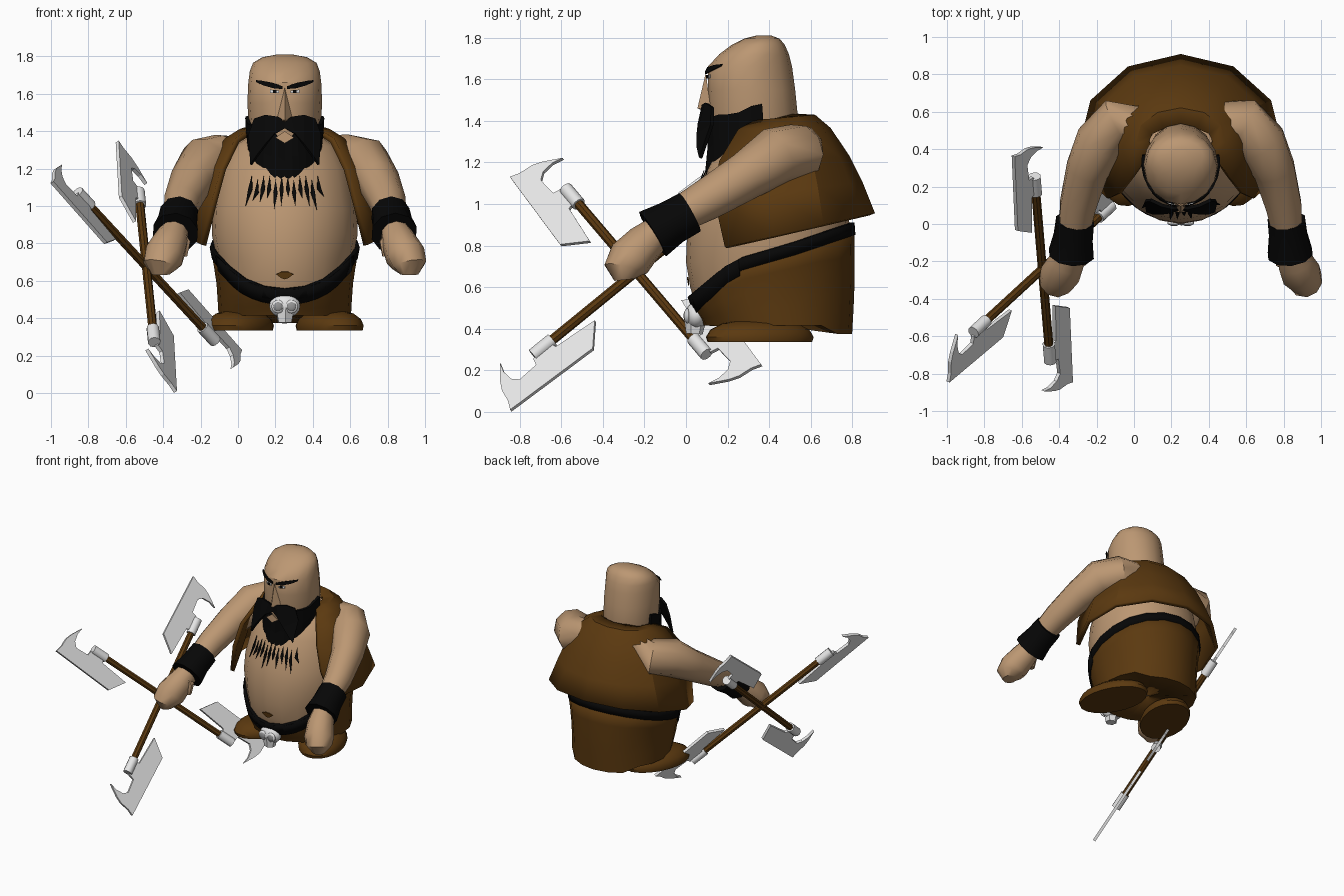
import bpy, math
from mathutils import Vector
from math import sin, cos, radians, pi

if "Cube" in bpy.data.objects:
    bpy.data.objects.remove(bpy.data.objects["Cube"])

CX = 0.25  # the figure's middle plane; the weapon sits off to its side


def material(name, rgb):
    m = bpy.data.materials.new(name)
    m.diffuse_color = (*rgb, 1)
    m.use_nodes = True
    m.node_tree.nodes["Principled BSDF"].inputs["Base Color"].default_value = m.diffuse_color
    return m


SKIN = material("skin", (0.50, 0.31, 0.17))
BROWN = material("brown_leather", (0.105, 0.041, 0.005))
BLACK = material("black_hair", (0.002, 0.002, 0.002))
STEEL = material("pale_steel", (0.78, 0.78, 0.78))
WHITE = material("eye_white", (0.85, 0.85, 0.85))
GREY = material("socket_grey", (0.3, 0.3, 0.3))


def add(name, verts, faces, mat, thick=0, smooth=40):
    me = bpy.data.meshes.new(name)
    me.from_pydata([tuple(v) for v in verts], [], faces)
    me.materials.append(mat)
    ob = bpy.data.objects.new(name, me)
    bpy.context.collection.objects.link(ob)
    bpy.ops.object.select_all(action='DESELECT')
    ob.select_set(True)
    bpy.context.view_layer.objects.active = ob
    bpy.ops.object.mode_set(mode='EDIT')
    bpy.ops.mesh.select_all(action='SELECT')
    bpy.ops.mesh.normals_make_consistent(inside=False)
    bpy.ops.object.mode_set(mode='OBJECT')
    if thick:
        s = ob.modifiers.new("thickness", 'SOLIDIFY')
        s.thickness, s.offset = thick, 0
    if smooth:
        bpy.ops.object.shade_smooth_by_angle(angle=radians(smooth))
    return ob


def loft(name, rows, mat, closed=True, caps=True, **kw):
    n = len(rows[0])
    verts = [p for r in rows for p in r]
    faces = [(i * n + j, i * n + (j + 1) % n, (i + 1) * n + (j + 1) % n, (i + 1) * n + j)
             for i in range(len(rows) - 1) for j in range(n if closed else n - 1)]
    if closed and caps:
        faces += [tuple(range(n))[::-1], tuple(range(len(verts) - n, len(verts)))]
    return add(name, verts, faces, mat, **kw)


def tube(name, pts, mat, sides=10, **kw):
    """Tube along (x, y, z, radius) points."""
    rows = []
    for i, p in enumerate(pts):
        d = Vector(pts[min(i + 1, len(pts) - 1)][:3]) - Vector(pts[max(i - 1, 0)][:3])
        u = d.cross(Vector((1, 0.1, 0))).normalized()
        w = d.cross(u).normalized()
        rows.append([Vector(p[:3]) + p[3] * (u * cos(2 * pi * k / sides) + w * sin(2 * pi * k / sides))
                     for k in range(sides)])
    return loft(name, rows, mat, **kw)


def interp(table, x):
    if x <= table[0][0]:
        return table[0][1:]
    for a, b in zip(table, table[1:]):
        if x <= b[0]:
            t = (x - a[0]) / (b[0] - a[0])
            return [p + (q - p) * t for p, q in zip(a[1:], b[1:])]
    return table[-1][1:]


def surf(table, th, z, off=0.0):
    """Point on a rounded form; th = 0 is the front."""
    f, b, w = interp(table, z)
    return Vector((CX + (w + off) * sin(th), (f + b) / 2 - ((b - f) / 2 + off) * cos(th), z))


def surf_x(table, x, z, off):
    return surf(table, math.asin(max(-1, min(1, (x - CX) / interp(table, z)[2]))), z, off)


def around(n):
    return [2 * pi * k / n for k in range(n)]


# profiles: height, front y, back y, half width
BODY = [(.43, .10, .78, .335), (.5, .05, .785, .338), (.6, .02, .79, .345), (.72, 0, .79, .365),
        (.85, .005, .79, .39), (.98, .025, .78, .385), (1.2, .11, .73, .345),
        (1.32, .20, .67, .28), (1.385, .33, .56, .17)]
HEAD = [(1.2, .15, .50, .165), (1.4, .11, .54, .19), (1.55, .105, .525, .2), (1.66, .105, .51, .195),
        (1.72, .16, .495, .187), (1.765, .22, .475, .17), (1.795, .28, .45, .12), (1.81, .34, .41, .04)]
loft("body", [[surf(BODY, t, r[0]) for t in around(20)] for r in BODY], SKIN)
loft("head", [[surf(HEAD, t, r[0]) for t in around(16)] for r in HEAD], SKIN)


# trousers and belt follow a line climbing towards the back
BELT = [(.03, .515), (.23, .70), (.5, .78), (.8, .885)]


def belt_z(t):
    z = .7
    for _ in range(6):
        z = interp(BELT, surf(BODY, t, z).y)[0]
    return z


A = around(20)
hem = [.42 - (.04 if cos(t) < -.75 else 0) for t in A]
seat = [[(CX + .02 * sin(t), .44 - .02 * cos(t), .42) for t in A]]
loft("trousers", seat + [[surf(BODY, t, h + (belt_z(t) - h) * k, .014) for t, h in zip(A, hem)]
                         for k in (0, .25, .5, .75, 1)], BROWN, caps=False, thick=.014)
loft("belt", [[surf(BODY, t, belt_z(t) + d, .014) for t in A] for d in (-.03, .03)],
     BLACK, caps=False, thick=.022)
# wider fall of the belt under the belly
loft("belt_front", [[surf(BODY, radians(10 * k), belt_z(radians(10 * k)) + d, .023) for k in range(-7, 8)]
                    for d in (-.055, .025)], BLACK, closed=False, thick=.008)

# open waistcoat: front z, back z, half width, back depth, front depth
VEST = [(.79, .95, .53, .445, .45), (1.02, 1.1, .46, .385, .54), (1.2, 1.22, .4, .325, .5),
        (1.35, 1.355, .31, .235, .34), (1.39, 1.415, .235, .165, .2), (1.39, 1.42, .17, .07, .1)]
rows = []
for zf, zb, w, db, df in VEST:
    row = []
    for k in range(-4, 5):
        t = radians(31.25 * k)
        row.append((CX + w * sin(t), .45 + (db if cos(t) > 0 else df) * cos(t),
                    zb + (zf - zb) * (1 - cos(t)) / (1 - cos(radians(125)))))
    rows.append(row)
loft("waistcoat", rows, BROWN, closed=False, thick=.03, smooth=30)

# arms, cuffs, hands and boots on both sides
ARM = [(.04, .55, 1.27, .11), (-.085, .54, 1.25, .137), (-.18, .43, 1.23, .14),
       (-.25, .29, 1.135, .116), (-.30, .1, 1.02, .1), (-.325, -.08, .92, .08)]
CUFF = [(-.315, .02, .96, .105), (-.325, -.07, .91, .108), (-.335, -.16, .855, .125)]
HAND = [(-.33, -.11, .89, .07), (-.36, -.2, .81, .095), (-.395, -.27, .735, .108),
        (-.415, -.3, .685, .095), (-.415, -.295, .635, .05)]
THUMB = [(-.33, -.2, .85, .045), (-.29, -.2, .80, .04), (-.295, -.2, .73, .025)]
for side, s in (("right", 1), ("left", -1)):
    for part, pts, mat, n in (("arm", ARM, SKIN, 10), ("cuff", CUFF, BLACK, 10),
                              ("hand", HAND, SKIN, 10), ("thumb", THUMB, SKIN, 6)):
        tube(f"{side}_{part}", [(CX + s * (p[0] - CX), *p[1:]) for p in pts], mat, n)
    rows = []
    for z, k in ((.335, .97), (.36, 1), (.395, .92), (.425, .7), (.44, .35)):
        row = []
        for t in around(20):
            x, y, a = .168 * k * sin(t), .27 * k * cos(t), radians(20)
            row.append((CX + s * (-.24 + x * cos(a) + y * sin(a)), .355 - x * sin(a) + y * cos(a), z))
        rows.append(row)
    loft(f"{side}_boot", rows, BROWN)

# face: nose, brows, eyes
add("nose", [(.25, .095, 1.63), (.205, .12, 1.45), (.295, .12, 1.45), (.25, .055, 1.46), (.25, .12, 1.43)],
    [(0, 1, 3), (0, 3, 2), (1, 4, 3), (3, 4, 2), (0, 2, 4, 1)], SKIN, smooth=0)
# half moustache outline: distance from the middle, y, z
MOUSTACHE = [(.0, .085, 1.415), (.0, .085, 1.45), (.035, .085, 1.475), (.1, .1, 1.485), (.16, .128, 1.465),
             (.19, .125, 1.38), (.18, .07, 1.22), (.145, .058, 1.27), (.1, .058, 1.33), (.055, .065, 1.385)]
for side, s in (("right", -1), ("left", 1)):
    def strip(name, pts, mat, off):
        # pts: distance from the middle, low z, high z
        loft(f"{side}_{name}", [[surf_x(HEAD, CX + s * p[0], p[k], off) for p in pts] for k in (1, 2)],
             mat, closed=False, thick=.006, smooth=0)
    strip("brow", [(.012, 1.625, 1.64), (.06, 1.63, 1.658), (.11, 1.645, 1.668), (.145, 1.662, 1.672)], BLACK, .01)
    strip("eye", [(.03, 1.603, 1.617), (.075, 1.605, 1.622)], WHITE, .006)
    strip("pupil", [(.042, 1.604, 1.621), (.06, 1.604, 1.621)], BLACK, .01)
    add(f"{side}_moustache", [(CX + s * a, y, z) for a, y, z in MOUSTACHE],
        [(0, 1, 2, 9), (2, 3, 8, 9), (3, 4, 5, 8), (5, 6, 7, 8)], BLACK, thick=.018, smooth=0)

# beard: angle from the front, bottom z, top z
BEARD = [(0, 1.13, 1.34), (11, 1.16, 1.37), (20, 1.13, 1.4), (32, 1.15, 1.42), (44, 1.2, 1.43),
         (56, 1.22, 1.43), (72, 1.28, 1.44), (88, 1.35, 1.47), (102, 1.41, 1.48)]
line = [(-a, b, c) for a, b, c in BEARD[:0:-1]] + BEARD
loft("beard", [[surf(HEAD, radians(a), b + (c - b) * k, .007 + .043 * (1 - k) * max(0, cos(radians(a))))
                for a, b, c in line] for k in (0, .5, 1)], BLACK, closed=False, thick=.02, smooth=0)
add("mouth", [(.2, .072, 1.365), (.25, .066, 1.335), (.3, .072, 1.365), (.25, .068, 1.4)],
    [(0, 1, 2, 3)], SKIN, thick=.008, smooth=0)

# chest hair and navel as thin plates on the belly
verts, faces = [], []
for i in range(12):
    x = .07 + .36 * i / 11
    top = 1.13 - .02 * (i % 3 == 1)
    low = top - (.13, .08, .11, .09, .13)[i % 5]
    lean = (x - CX) * .14
    n = len(verts)
    for a, z in ((x - .011, top - .04), (x - lean * .3, top + .03), (x + .011, top - .04), (x + lean, low)):
        verts.append(surf_x(BODY, a, z, .008))
    faces.append((n, n + 3, n + 2, n + 1))
add("chest_hair", verts, faces, BLACK, thick=.004, smooth=0)
add("navel", [surf_x(BODY, CX + a, .63 + b, .006) for a, b in
              ((-.045, .005), (-.02, -.015), (0, -.022), (.02, -.015), (.045, .005), (.02, .018), (-.02, .018))],
    [tuple(range(7))], BROWN, thick=.006, smooth=0)


# skull buckle
def ball(name, loc, scale, mat):
    rows = [[(loc[0] + scale[0] * sin(a) * sin(t), loc[1] + scale[1] * sin(a) * cos(t), loc[2] + scale[2] * cos(a))
             for t in around(14)] for a in [pi * (.03 + .94 * k / 8) for k in range(9)]]
    loft(name, rows, mat, smooth=60)


ball("skull", (CX, .05, .465), (.085, .055, .065), STEEL)
tube("skull_jaw", [(CX, .045, .45, .055), (CX, .04, .375, .04)], STEEL, 6, smooth=0)
for s in (-1, 1):
    ball("skull_rim", (CX + s * .036, .005, .462), (.036, .014, .036), STEEL)
    ball("skull_eye", (CX + s * .036, -.003, .462), (.025, .009, .025), GREY)

# crossed double-ended axes: two square-on directions in one plane
C = Vector((-.49, -.24, .675))
dA = Vector((-.574, -.528, .62)).normalized()
dB = Vector((-.066, .774, .632)).normalized()
# blade outline: along the shaft from its end, sideways from the shaft
BLADE = [(-.225, .075), (-.13, .195), (.365, .168), (.345, .12), (.335, .05), (.312, .0), (.255, -.085),
         (.27, -.03), (.265, .03), (.235, .065), (.13, .06), (.12, .02), (.01, .02), (.0, .05)]
for name, d in (("first", dA), ("second", dB)):
    tube(f"{name}_axe_shaft", [(*(C + d * k), .024) for k in (-.55, .55)], BROWN, 8)
for i, (d, p) in enumerate(((dA, -dB), (-dB, -dA), (-dA, dB), (dB, dA))):
    base = C + d * .53
    add(f"axe_blade_{i + 1}", [base + d * a + p * b for a, b in BLADE],
        [tuple(range(len(BLADE)))], STEEL, thick=.02, smooth=0)
    tube(f"axe_socket_{i + 1}", [(*(base + d * k), .034) for k in (-.01, .11)], STEEL, 10, smooth=60)
